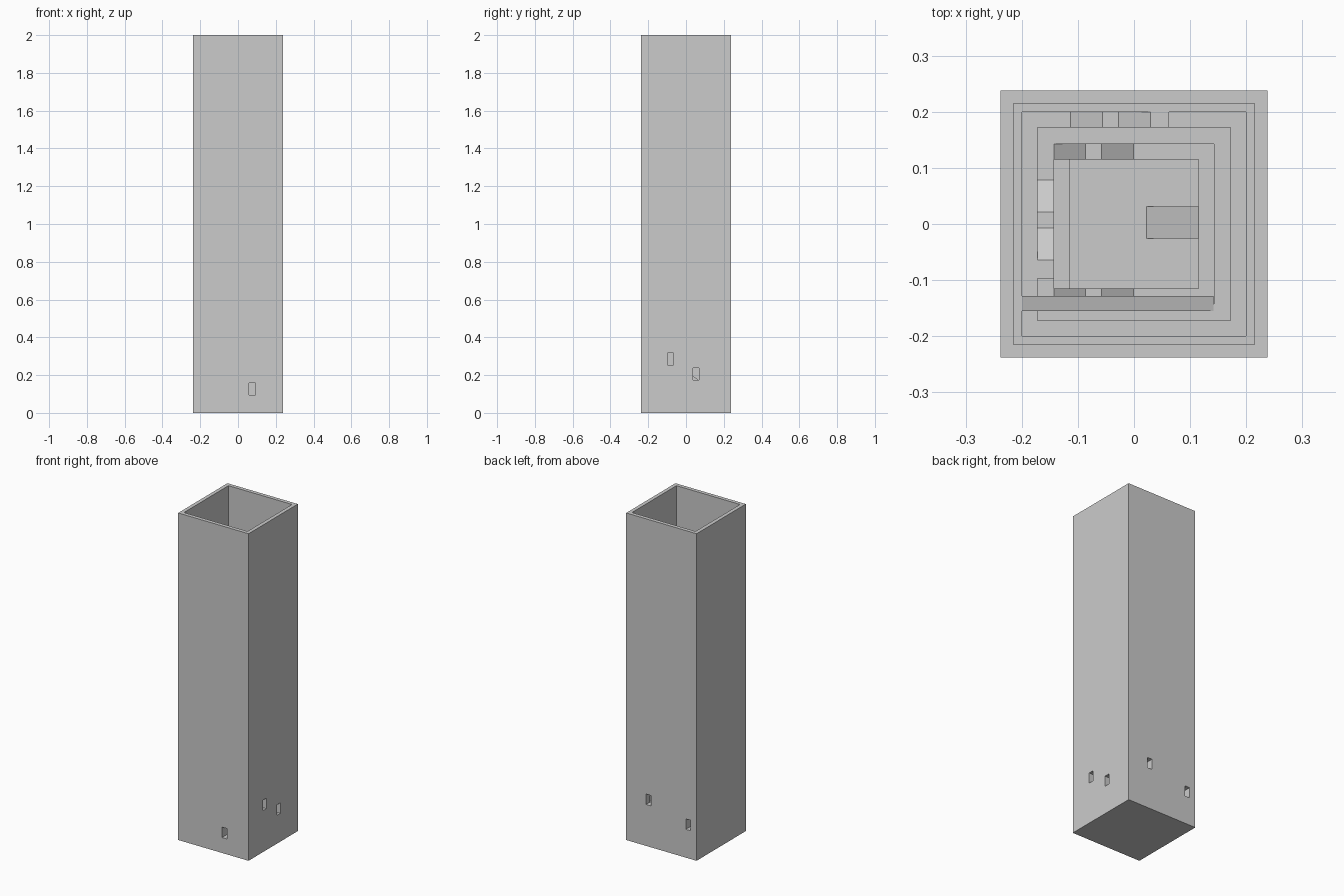
import bpy, bmesh

if "Cube" in bpy.data.objects:
    bpy.data.objects.remove(bpy.data.objects["Cube"])

H = 0.238                                  # outer half width
Z = [0.006, 0.086, 0.166, 0.246, 0.326]    # floor and ledge heights
R = [0.115, 0.143, 0.172, 0.200, 0.215]    # inner half widths, bottom to top


def finish(bm, name):
    bmesh.ops.recalc_face_normals(bm, faces=bm.faces)
    me = bpy.data.meshes.new(name)
    bm.to_mesh(me)
    bm.free()
    ob = bpy.data.objects.new(name, me)
    bpy.context.collection.objects.link(ob)
    return ob


def prism(name, profile, a, b, axis):
    """Extrude a (length, z) profile across from a to b; axis = direction of length."""
    bm = bmesh.new()
    ends = []
    for t in (a, b):
        ends.append([bm.verts.new((s, t, z) if axis == 'x' else (t, s, z))
                     for s, z in profile])
    n = len(profile)
    for e in ends:
        bm.faces.new(e)
    for i in range(n):
        j = (i + 1) % n
        bm.faces.new((ends[0][i], ends[0][j], ends[1][j], ends[1][i]))
    return finish(bm, name)


# Tower shell: square outside, walls stepping inward toward the base
profile = [(H, 0), (H, 2)]
for i in range(4, -1, -1):
    top = 2 if i == 4 else Z[i + 1]
    profile += [(R[i], top), (R[i], Z[i])]
bm = bmesh.new()
rings = [[bm.verts.new((sx * r, sy * r, z))
          for sx, sy in ((-1, -1), (1, -1), (1, 1), (-1, 1))] for r, z in profile]
for lo, hi in zip(rings, rings[1:]):
    for i in range(4):
        j = (i + 1) % 4
        bm.faces.new((lo[i], lo[j], hi[j], hi[i]))
bm.faces.new(rings[0])
bm.faces.new(rings[-1])
tower = finish(bm, "tower_walls")


# Slit windows cut through the thick lower walls
def window(x, y, z):
    along_x = abs(x) < abs(y)
    w, d = 0.0165, 0.16
    hx, hy = (w, d) if along_x else (d, w)
    p = [(x - hx, z - 0.032), (x + hx, z - 0.032), (x + hx, z + 0.032), (x - hx, z + 0.032)]
    cut = prism("window_cutter", p, y - hy, y + hy, 'x')
    cut.hide_render = True
    mod = tower.modifiers.new("window", 'BOOLEAN')
    mod.operation = 'DIFFERENCE'
    mod.solver = 'EXACT'
    mod.object = cut
    return cut


cutters = [window(0.075, -0.238, 0.126),
           window(0.238, 0.053, 0.205), window(0.238, -0.082, 0.285),
           window(-0.182, 0.238, 0.205), window(0.087, 0.238, 0.285)]
dg = bpy.context.evaluated_depsgraph_get()
cut_mesh = bpy.data.meshes.new_from_object(tower.evaluated_get(dg))
tower.modifiers.clear()
tower.data = cut_mesh
for c in cutters:
    bpy.data.objects.remove(c)


# Two-flight ramps joining one ledge to the next
def stair(name, start, sign, level, a, b, axis, landing=0.0):
    z0, z1 = Z[level], Z[level + 1]
    zm = (z0 + z1) / 2
    pts = [(0, z0), (0.057, zm), (0.085, zm), (0.142, z1)]
    if landing:
        pts.append((0.142 + landing, z1))
    pts.append((0.142 + landing, z0))
    prism(name, [(start + sign * s, z) for s, z in pts], a, b, axis)


stair("lower_ramp_back", -0.001, -1, 1, 0.115, 0.143, 'x')
stair("lower_ramp_front", -0.001, -1, 1, -0.143, -0.115, 'x')
stair("middle_ramp", 0.078, -1, 2, -0.172, -0.143, 'y', 0.033)
stair("upper_ramp", -0.113, 1, 3, 0.172, 0.200, 'x', 0.033)

# Ramp from the floor to the first ledge
prism("floor_ramp", [(0.022, Z[0]), (0.115, Z[1]), (0.115, Z[0])], -0.026, 0.031, 'x')

# Long plank leaning across the shaft
prism("plank", [(0.142, Z[2]), (-0.2, Z[4]), (-0.2, Z[4] - 0.008), (0.138, Z[2] - 0.006)],
      -0.155, -0.128, 'x')
